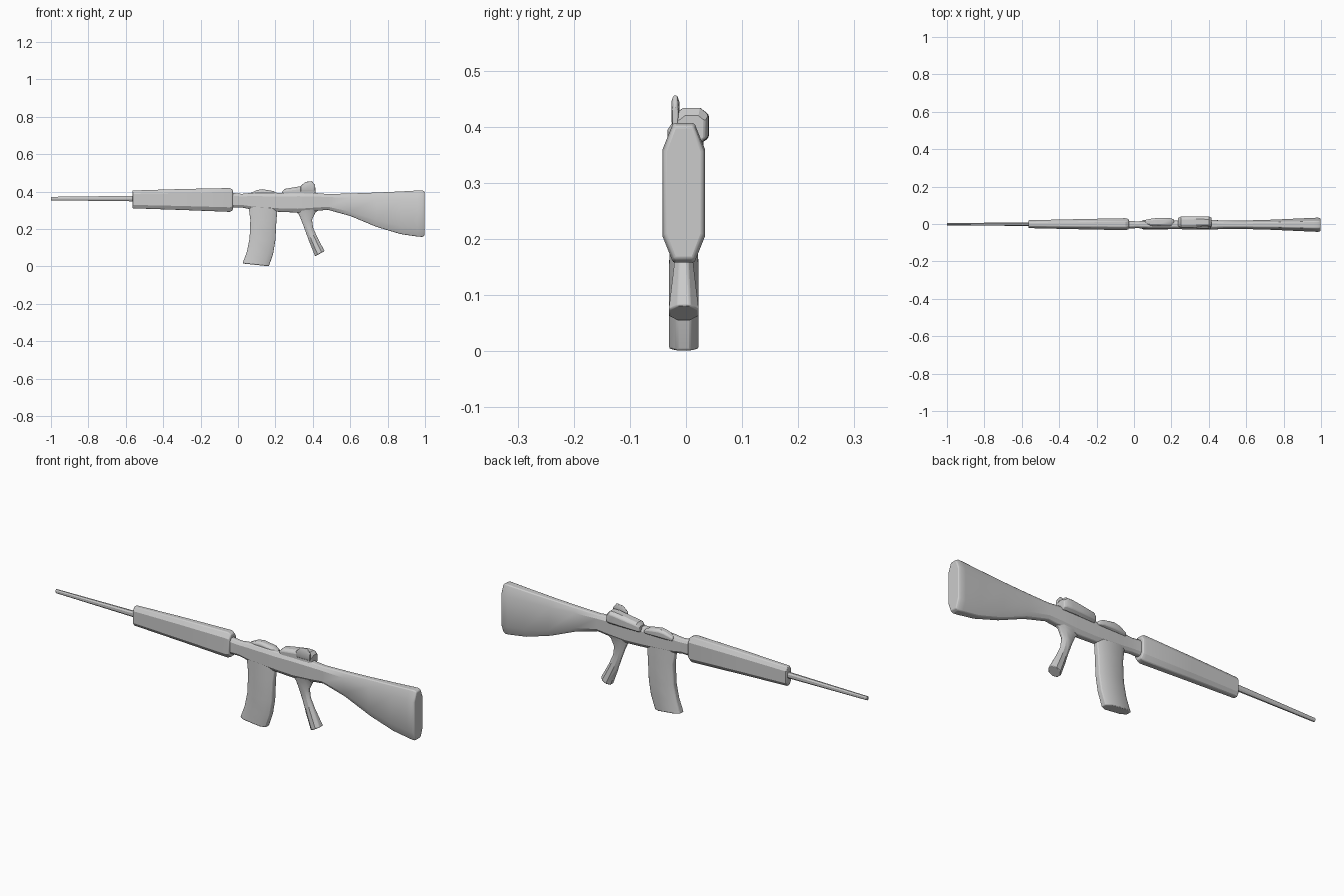
import bpy, bmesh, math

# Octagonal cross-section: (position along height, position across width), both -1..1
OCT = [(-1, -.5), (-.62, -1), (.62, -1), (1, -.5), (1, .5), (.62, 1), (-.62, 1), (-1, .5)]
ROUND = [(math.cos(math.tau * (i + .5) / 8), math.sin(math.tau * (i + .5) / 8)) for i in range(8)]


def loft(name, stations, profile=OCT, y0=-0.004, bevel=0.004):
    """Each station: (x1, z1, x2, z2, half_width) = two opposite edges in side view."""
    bm = bmesh.new()
    rings = []
    for x1, z1, x2, z2, w in stations:
        ring = []
        for t, s in profile:
            k = (t + 1) / 2
            ring.append(bm.verts.new((x1 + (x2 - x1) * k, y0 + s * w, z1 + (z2 - z1) * k)))
        rings.append(ring)
    n = len(profile)
    for a, b in zip(rings, rings[1:]):
        for i in range(n):
            bm.faces.new((a[i], a[(i + 1) % n], b[(i + 1) % n], b[i]))
    bm.faces.new(rings[0])
    bm.faces.new(rings[-1])
    bmesh.ops.recalc_face_normals(bm, faces=bm.faces)
    me = bpy.data.meshes.new(name)
    bm.to_mesh(me)
    bm.free()
    ob = bpy.data.objects.new(name, me)
    bpy.context.collection.objects.link(ob)
    if bevel:
        m = ob.modifiers.new("soft_edges", 'BEVEL')
        m.width, m.segments, m.limit_method = bevel, 2, 'ANGLE'
        m.angle_limit = math.radians(50)
    bpy.ops.object.select_all(action='DESELECT')
    ob.select_set(True)
    bpy.context.view_layer.objects.active = ob
    bpy.ops.object.shade_smooth_by_angle(angle=math.radians(28))
    return ob


def upright(rows):
    """Stations across x from (x, z_low, z_high, half_width)."""
    return [(x, lo, x, hi, w) for x, lo, hi, w in rows]


# Thin tapered barrel
loft("barrel", upright([(-1, .353, .373, .007), (-.55, .347, .379, .010)]), ROUND, -0.001, 0)

# Handguard
loft("handguard", upright([
    (-.565, .311, .406, .021), (-.3, .302, .414, .027),
    (-.045, .292, .419, .032), (-.028, .300, .410, .027)]), y0=-0.001)

# Receiver flowing into the flared stock
loft("receiver_and_stock", upright([
    (-.04, .315, .394, .021), (.02, .315, .388, .018), (.08, .303, .394, .023),
    (.22, .292, .392, .023), (.32, .288, .396, .026), (.41, .296, .393, .026),
    (.48, .303, .387, .022), (.60, .270, .390, .023), (.74, .212, .395, .027),
    (.87, .173, .401, .033), (.96, .160, .406, .037), (.985, .158, .407, .038),
    (.998, .165, .401, .034)]))

# Curved magazine
loft("magazine", [
    (.055, .33, .212, .32, .022), (.066, .25, .205, .24, .025),
    (.062, .15, .200, .14, .026), (.048, .08, .188, .068, .026),
    (.024, .016, .165, .001, .026)])

# Pistol grip, flaring at both ends
loft("grip", [
    (.29, .305, .46, .315, .022), (.322, .277, .418, .29, .019),
    (.340, .238, .398, .25, .015), (.360, .185, .403, .208, .014),
    (.378, .135, .425, .158, .019), (.410, .053, .465, .083, .029)], ROUND, bevel=0.003)

# Low bump on top of the receiver
loft("top_bump", upright([
    (.06, .37, .389, .012), (.10, .37, .408, .020), (.13, .37, .413, .022),
    (.19, .37, .403, .022), (.215, .37, .388, .015)]), y0=0.010)

# Rear sight block, offset to one side, with a small raised tab
loft("sight_block", upright([
    (.235, .37, .400, .022), (.25, .37, .415, .029), (.33, .37, .428, .031),
    (.37, .37, .434, .031), (.40, .37, .434, .030), (.415, .37, .420, .024)]), y0=0.010)
loft("sight_tab", upright([
    (.335, .40, .430, .005), (.36, .40, .452, .007),
    (.395, .40, .456, .007), (.412, .40, .435, .005)]), y0=-0.019, bevel=0.002)
